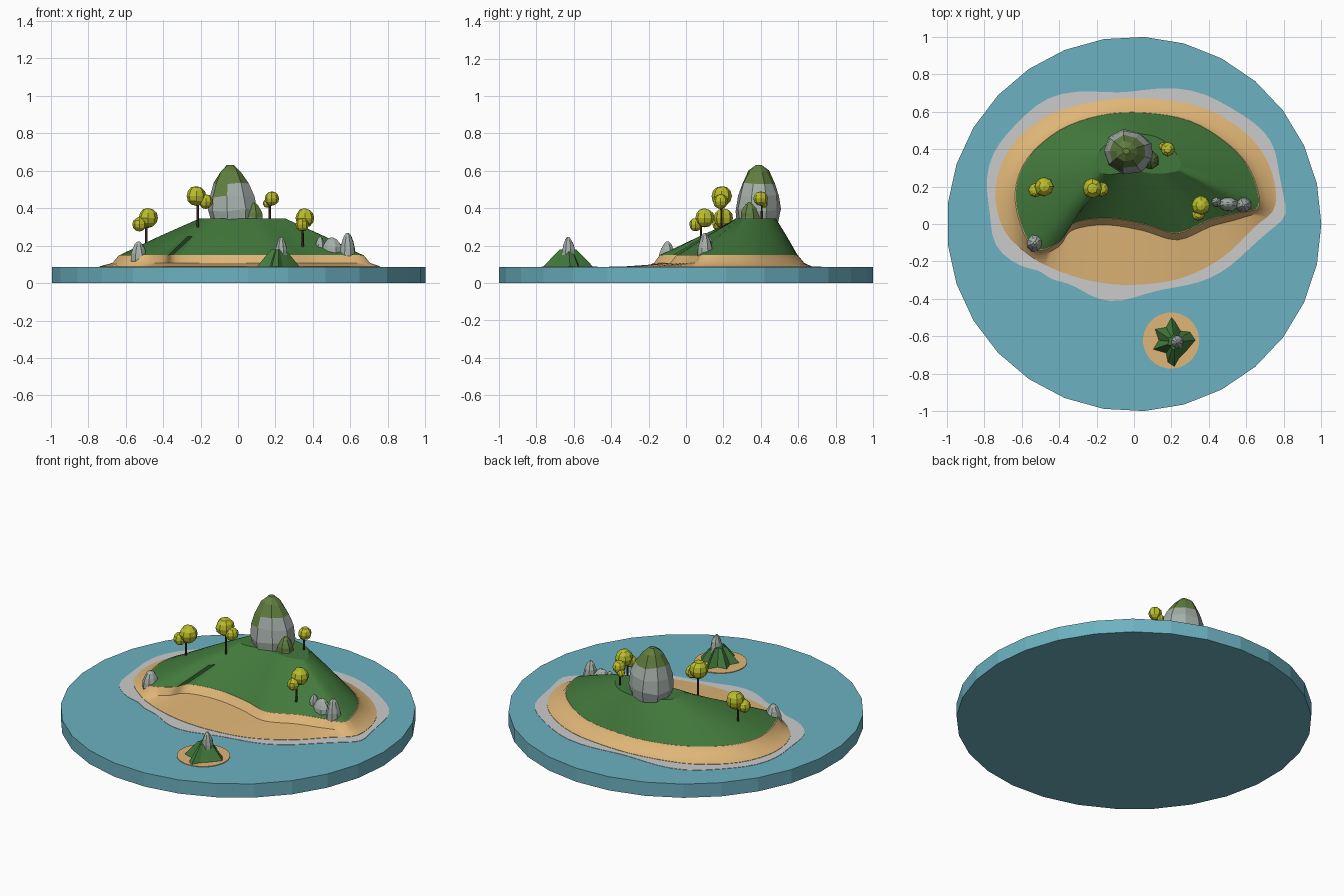
import bpy, bmesh, math, random
from mathutils import Vector

if "Cube" in bpy.data.objects:
    bpy.data.objects.remove(bpy.data.objects["Cube"])

random.seed(4)
SEA = 0.085


def material(name, rgb):
    m = bpy.data.materials.new(name)
    m.diffuse_color = (*[(c / 255) ** 2.2 for c in rgb], 1)
    m.use_nodes = True
    m.node_tree.nodes["Principled BSDF"].inputs["Base Color"].default_value = m.diffuse_color
    return m


WATER = material("water", (108, 176, 192))
SAND = material("sand", (222, 180, 118))
GRASS = material("grass", (68, 120, 62))
STONE = material("stone", (163, 174, 168))
MOSS = material("moss", (98, 126, 66))
LEAF = material("leaf", (184, 188, 46))
BARK = material("bark", (70, 52, 38))
FOAM = material("foam", (200, 198, 196))


def finish(name, bm, mats, smooth=None):
    bmesh.ops.recalc_face_normals(bm, faces=bm.faces)
    me = bpy.data.meshes.new(name)
    bm.to_mesh(me)
    bm.free()
    ob = bpy.data.objects.new(name, me)
    bpy.context.collection.objects.link(ob)
    for m in mats:
        me.materials.append(m)
    if smooth:
        bpy.ops.object.select_all(action='DESELECT')
        ob.select_set(True)
        bpy.context.view_layer.objects.active = ob
        bpy.ops.object.shade_smooth_by_angle(angle=math.radians(smooth))
    return ob


def loft(bm, rings, cap_bottom=True):
    vs = [[bm.verts.new(p) for p in r] for r in rings]
    n = len(vs[0])
    for a, b in zip(vs, vs[1:]):
        for i in range(n):
            j = (i + 1) % n
            bm.faces.new((a[i], a[j], b[j], b[i]))
    bm.faces.new(vs[-1])
    if cap_bottom:
        bm.faces.new(vs[0][::-1])


def spline(pts, sub=4):
    """Closed Catmull-Rom curve through 2D points."""
    out, n = [], len(pts)
    for i in range(n):
        a, b, c, d = [Vector(pts[(i + k) % n]) for k in (-1, 0, 1, 2)]
        for s in range(sub):
            t = s / sub
            out.append(0.5 * (2 * b + (c - a) * t + (2 * a - 5 * b + 4 * c - d) * t * t
                              + (3 * b - a - 3 * c + d) * t ** 3))
    return out


def at(ring, z):
    return [(p.x, p.y, z) for p in ring]


# Sea disc
bm = bmesh.new()
circle = [Vector((math.cos(k * math.tau / 29), math.sin(k * math.tau / 29))) for k in range(29)]
loft(bm, [at(circle, 0), at(circle, SEA)])
finish("sea", bm, [WATER])

# Main island outlines: shoreline, crescent grass edge, hilltop (matching points)
shore = spline([(-.54, -.18), (-.69, -.04), (-.74, .18), (-.66, .41), (-.46, .58), (-.20, .655),
                (.05, .67), (.34, .63), (.58, .50), (.72, .32), (.755, .10), (.64, -.02),
                (.47, -.18), (.25, -.29), (0, -.325), (-.2, -.31), (-.35, -.27), (-.45, -.23)])
edge = spline([(-.52, -.14), (-.60, -.02), (-.635, .17), (-.57, .35), (-.40, .50), (-.18, .58),
               (.05, .595), (.30, .55), (.50, .43), (.62, .29), (.67, .10), (.56, .06),
               (.40, .02), (.23, -.05), (.05, 0), (-.15, .03), (-.33, 0), (-.39, -.09)])
summit = spline([(-.19, .29), (-.20, .30), (-.205, .33), (-.19, .38), (-.14, .43), (-.05, .47),
                 (.04, .48), (.13, .46), (.20, .41), (.245, .34), (.25, .29), (.22, .28),
                 (.16, .27), (.10, .27), (.02, .28), (-.06, .275), (-.12, .265), (-.17, .27)])

# Foam ring lying on the water
bm = bmesh.new()
centre = Vector((0, .17))
foam = []
for k, p in enumerate(shore):
    u = k / len(shore) * math.tau
    foam.append(p + (p - centre).normalized()
                * (.062 + .018 * math.sin(5 * u + 1) + .012 * math.sin(9 * u)))
loft(bm, [at(foam, SEA - .01), at(foam, SEA + .002)])
finish("foam", bm, [FOAM])

# Sand: low beach, then a bank up to the grass edge
bm = bmesh.new()
bank = [e.lerp(s, min(.5, .035 / (s - e).length)) for e, s in zip(edge, shore)]
loft(bm, [at(shore, SEA - .005), at(shore, SEA + .004), at(bank, .108), at(edge, .15)])
finish("beach", bm, [SAND], 40)

# Grass hill
bm = bmesh.new()
mid = [e.lerp(s, .5) for e, s in zip(edge, summit)]
loft(bm, [at(edge, .148), at(mid, .25), at(summit, .345)])
finish("hill", bm, [GRASS], 25)


def rock(name, x, y, z0, z1, rx, ry, sides=8, moss=None, lean=0,
         profile=((0, .92), (.2, 1), (.45, .93), (.68, .74), (.88, .45), (1, .14))):
    bm = bmesh.new()
    wob = [random.uniform(.9, 1.06) for _ in range(sides)]
    rings = []
    for t, r in profile:
        ring = []
        for k in range(sides):
            a = (k + .5) * math.tau / sides
            q = r * wob[k] * random.uniform(.95, 1.04)
            zj = random.uniform(-.03, .03) * (z1 - z0) if 0 < t < 1 else 0
            ring.append((x + lean * t + rx * q * math.cos(a), y + ry * q * math.sin(a),
                         z0 + t * (z1 - z0) + zj))
        rings.append(ring)
    loft(bm, rings)
    if moss is not None:
        bm.faces.ensure_lookup_table()
        for f in bm.faces:
            h = (f.calc_center_median().z - z0) / (z1 - z0)
            f.material_index = int(h > moss + random.uniform(-.1, .1))
    finish(name, bm, [STONE, MOSS])


# Rocks
rock("summit_rock", -.03, .39, .33, .63, .14, .122, 9, .62, -.012)
rock("summit_side_rock", .085, .34, .33, .43, .05, .05, 7, .3)
rock("left_shore_rock", -.53, -.10, .10, .222, .047, .05)
rock("right_shore_rock", .585, .10, .12, .268, .045, .045)
rock("right_flat_rock", .50, .11, .15, .243, .06, .045)
rock("right_small_rock", .44, .12, .18, .248, .028, .03)
rock("islet_rock", .23, -.63, .12, .247, .037, .038)

# Islet: sand disc and lobed grassy mound
bm = bmesh.new()
ring = [Vector((.198, -.622)) + c * .15 for c in circle]
loft(bm, [at(ring, SEA - .01), at(ring, SEA + .004)])
finish("islet_sand", bm, [SAND])

lobes = [(.33, -.62), (.30, -.575), (.25, -.57), (.22, -.52), (.20, -.495), (.17, -.55), (.11, -.56),
         (.13, -.62), (.10, -.67), (.17, -.69), (.18, -.74), (.215, -.765), (.24, -.72), (.28, -.68)]
bm = bmesh.new()
low = [Vector(p) for p in lobes]
top = Vector((.215, -.63))
loft(bm, [at(low, SEA), at([p.lerp(top, .38) for p in low], .14),
          at([p.lerp(top, .68) for p in low], .18)])
finish("islet_mound", bm, [GRASS])


def blob(name, c, r):
    bm = bmesh.new()
    bmesh.ops.create_uvsphere(bm, u_segments=8, v_segments=6, radius=r)
    for v in bm.verts:
        v.co = v.co * random.uniform(.97, 1.06) + Vector(c)
    finish(name, bm, [LEAF])


# Trees: trunk foot, large crown, small crown
trees = [((-.49, .19, .20), (-.48, .20, .347), .052, (-.525, .18, .315), .038),
         ((-.215, .19, .27), (-.222, .19, .465), .053, (-.172, .185, .435), .038),
         ((.17, .405, .34), (.18, .40, .452), .038, (.155, .415, .425), .022),
         ((.345, .08, .19), (.357, .10, .348), .05, (.343, .052, .312), .035)]
for i, (foot, big, r1, small, r2) in enumerate(trees, 1):
    bm = bmesh.new()
    loft(bm, [[(foot[0] + r * math.cos(k * math.tau / 6), foot[1] + r * math.sin(k * math.tau / 6), z)
               for k in range(6)] for z, r in ((foot[2], .007), (big[2], .005))])
    finish(f"tree_trunk_{i}", bm, [BARK])
    blob(f"tree_crown_{i}", big, r1)
    blob(f"tree_small_crown_{i}", small, r2)
